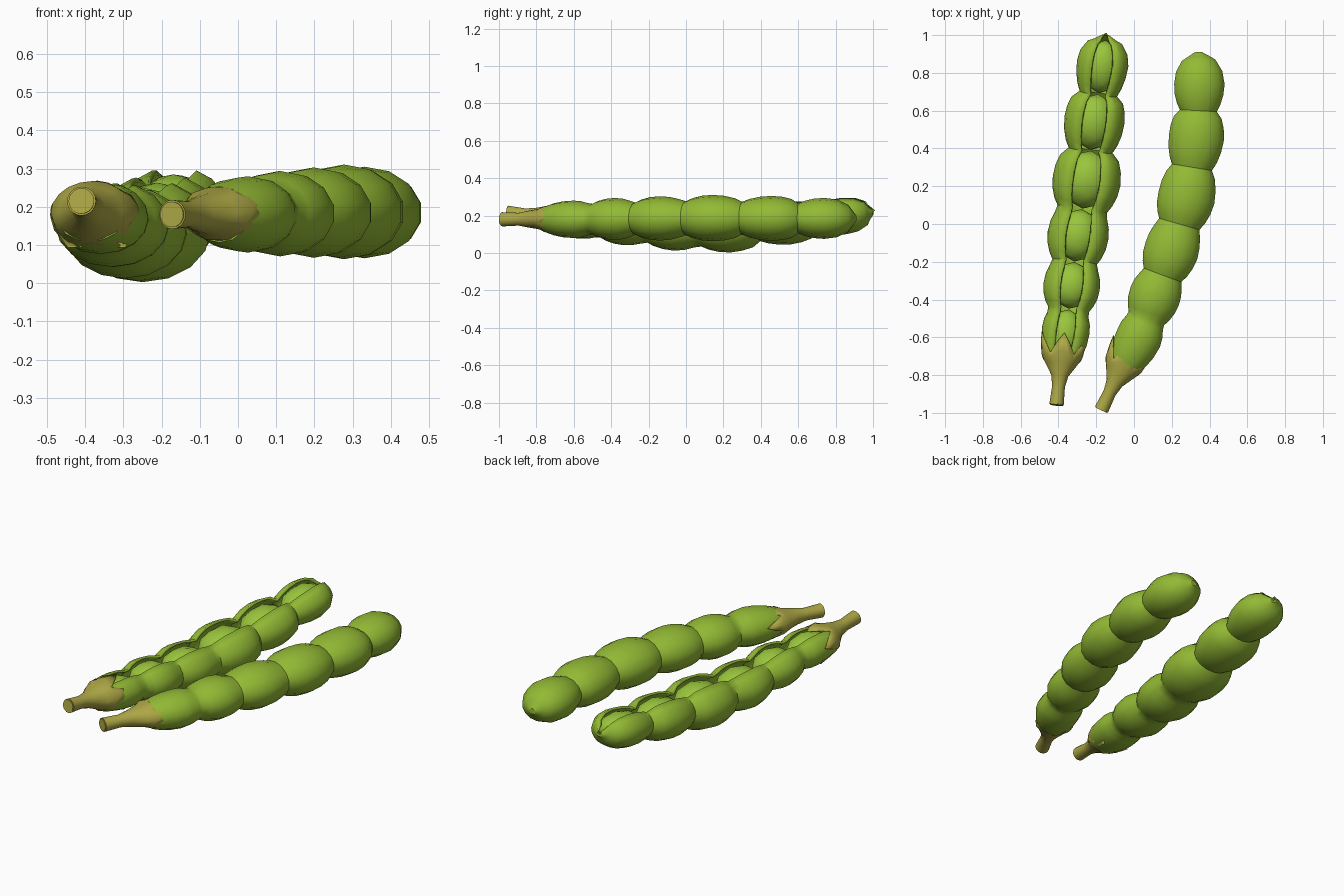
import bpy, bmesh, math
from mathutils import Vector, Matrix

if "Cube" in bpy.data.objects:
    bpy.data.objects.remove(bpy.data.objects["Cube"])


def material(name, rgb):
    m = bpy.data.materials.new(name)
    m.diffuse_color = (*rgb, 1)
    m.use_nodes = True
    m.node_tree.nodes["Principled BSDF"].inputs["Base Color"].default_value = m.diffuse_color
    return m


POD = material("pod green", (0.29, 0.49, 0.035))
PEA = material("pea green", (0.32, 0.56, 0.045))
STEM = material("olive stem", (0.42, 0.39, 0.06))


def finish(bm, name, mat, wall=0.0, angle=38):
    mesh = bpy.data.meshes.new(name)
    bm.to_mesh(mesh)
    bm.free()
    mesh.materials.append(mat)
    mesh.shade_smooth()
    mesh.set_sharp_from_angle(angle=math.radians(angle))
    ob = bpy.data.objects.new(name, mesh)
    bpy.context.collection.objects.link(ob)
    if wall:
        mod = ob.modifiers.new("wall", "SOLIDIFY")
        mod.thickness = wall
        mod.offset = -1
    return ob


def on_path(path, y):
    """Point of the centre line at a given y."""
    for a, b in zip(path, path[1:]):
        if y <= b[1] or b is path[-1]:
            return Vector(a).lerp(Vector(b), (y - a[1]) / (b[1] - a[1]))


def frame(path, y):
    """Centre, sideways axis, up axis and forward axis at y."""
    lo, hi = max(path[0][1], y - 0.14), min(path[-1][1], y + 0.14)
    fwd = (on_path(path, hi) - on_path(path, lo)).normalized()
    side = fwd.cross(Vector((0, 0, 1))).normalized()
    mid = (on_path(path, hi) + on_path(path, lo) + 2 * on_path(path, y)) / 4
    return on_path(path, y).lerp(mid, 0.5 if hi - lo > 0.27 else 0), side, side.cross(fwd), fwd


def pod(name, path, lobes, necks, flat, gap=0):
    """Beaded shell; gap is half the opening angle of the slit along the top."""
    rings = []
    for i, (yc, r) in enumerate(lobes):
        last = i == len(lobes) - 1
        for u in (-1, -0.75, -0.4, 0, 0.4, 0.75):
            half = yc - necks[i] if u < 0 else necks[i + 1] - yc
            k = 1.0 if last and u > 0 else 0.68
            rings.append((yc + u * half, r * math.sqrt(1 - (k * u) ** 2)))
    tip = necks[-1]
    rings += [(tip - 0.025, lobes[-1][1] * 0.45), (tip, lobes[-1][1] * 0.14)]
    bm = bmesh.new()
    n = 14
    grid = []
    for y, r in rings:
        c, side, up, _ = frame(path, y)
        row = []
        for j in range(n + 1 if gap else n):
            a = math.radians(90 + gap + (360 - 2 * gap) * j / n)
            row.append(bm.verts.new(c + side * r * math.cos(a) + up * r * flat * math.sin(a)))
        grid.append(row)
    for p, q in zip(grid, grid[1:]):
        for j in range(n):
            k = (j + 1) % len(p)
            bm.faces.new((p[j], q[j], q[k], p[k]))
    bm.faces.new(grid[-1])
    bm.faces.new(grid[0][::-1])
    return finish(bm, name, POD, 0.014 if gap else 0)


def calyx(name, start, end, width, flat):
    """Stem that flares into five pointed sepals."""
    start, end = Vector(start), Vector(end)
    fwd = (end - start).normalized()
    side = fwd.cross(Vector((0, 0, 1))).normalized()
    up = side.cross(fwd)
    length = (end - start).length
    # position along the axis, radius, zigzag amount, height ratio
    profile = [(0, 0.038, 0, 1), (0.3, 0.034, 0, 1), (0.48, 0.045, 0, 1),
               (0.68, 0.72 * width, 0, flat), (0.82, 0.93 * width, 0.02, flat),
               (1.0, width, 0.055, flat)]
    bm = bmesh.new()
    n = 20
    grid = []
    for t, r, zig, f in profile:
        row = []
        for j in range(n):
            a = math.radians(90) + 2 * math.pi * j / n
            wave = (1, 0, -1, 0)[j % 4]
            rr = r * (1 + 1.6 * zig * wave)
            row.append(bm.verts.new(start + fwd * (t * length + zig * wave)
                                    + side * rr * math.cos(a) + up * rr * f * math.sin(a)))
        grid.append(row)
    for p, q in zip(grid, grid[1:]):
        for j in range(n):
            k = (j + 1) % n
            bm.faces.new((p[j], q[j], q[k], p[k]))
    bm.faces.new(grid[0][::-1])
    return finish(bm, name, STEM, 0.006, 50)


# Open pod on the left
open_path = [(-0.39, -0.74, 0.18), (-0.36, -0.56, 0.172), (-0.33, -0.33, 0.155),
             (-0.297, -0.06, 0.132), (-0.25, 0.23, 0.137), (-0.21, 0.55, 0.165),
             (-0.165, 0.85, 0.203), (-0.15, 1.0, 0.22)]
open_lobes = [(-0.56, 0.127), (-0.33, 0.15), (-0.06, 0.162), (0.23, 0.181), (0.55, 0.16), (0.85, 0.137)]
open_necks = [-0.72, -0.45, -0.2, 0.08, 0.39, 0.69, 1.0]
pod("open_pod", open_path, open_lobes, open_necks, 0.75, 25)
calyx("open_pod_calyx", (-0.41, -0.955, 0.215), (-0.375, -0.64, 0.178), 0.118, 0.76)

# Peas, one per lobe of the open pod
for i, (yc, r) in enumerate(open_lobes):
    lo, hi = open_necks[i], open_necks[i + 1]
    hi = min(hi, 0.975)
    c, side, up, fwd = frame(open_path, (lo + hi) / 2)
    bm = bmesh.new()
    bmesh.ops.create_icosphere(bm, subdivisions=2, radius=1)
    rot = Matrix((side, fwd, up)).transposed().to_4x4()
    scale = Matrix.Diagonal((r * 0.72, (hi - lo) * 0.5, r * 0.6, 1))
    bm.transform(Matrix.Translation(c + up * r * 0.02) @ rot @ scale)
    finish(bm, f"pea_{i + 1}", PEA)

# Closed pod on the right
closed_path = [(-0.06, -0.76, 0.18), (0.03, -0.6, 0.18), (0.11, -0.38, 0.182), (0.2, -0.14, 0.185),
               (0.28, 0.14, 0.187), (0.333, 0.46, 0.185), (0.348, 0.74, 0.185), (0.34, 0.91, 0.185)]
closed_lobes = [(-0.6, 0.125), (-0.38, 0.14), (-0.14, 0.148), (0.14, 0.155), (0.46, 0.15), (0.74, 0.137)]
closed_necks = [-0.74, -0.5, -0.27, 0.0, 0.3, 0.6, 0.91]
pod("closed_pod", closed_path, closed_lobes, closed_necks, 0.8)
calyx("closed_pod_calyx", (-0.172, -0.982, 0.18), (-0.03, -0.69, 0.182), 0.112, 0.68)
